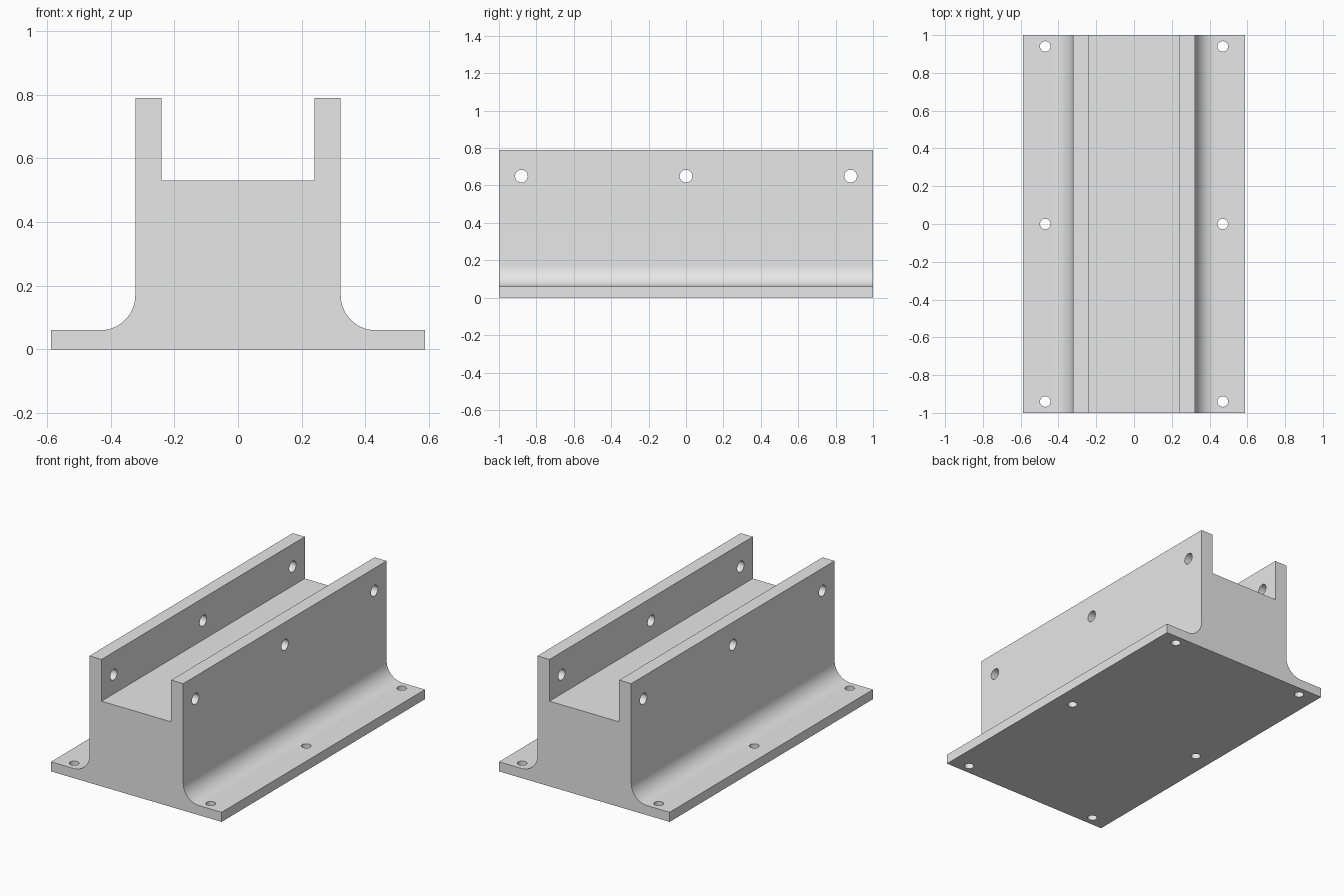
import bpy, bmesh
from math import pi, cos, sin
from mathutils import Matrix, Vector

if "Cube" in bpy.data.objects:
    bpy.data.objects.remove(bpy.data.objects["Cube"], do_unlink=True)

# Plain grey material
grey = bpy.data.materials.new("light grey")
grey.use_nodes = True
colour = (0.8, 0.8, 0.8, 1)
grey.diffuse_color = colour
grey.node_tree.nodes["Principled BSDF"].inputs["Base Color"].default_value = colour

# Main dimensions
BASE, WALL, SLOT = 0.5875, 0.323, 0.24
FLANGE, FLOOR, TOP = 0.06, 0.53, 0.79
FILLET, STEPS = 0.11, 24


def add_object(name, bm):
    bmesh.ops.recalc_face_normals(bm, faces=bm.faces)
    mesh = bpy.data.meshes.new(name)
    bm.to_mesh(mesh)
    bm.free()
    mesh.materials.append(grey)
    obj = bpy.data.objects.new(name, mesh)
    bpy.context.collection.objects.link(obj)
    return obj


# Channel profile: right half with a filleted foot, mirrored to the other side
half = [(BASE, 0), (BASE, FLANGE)]
for i in range(STEPS + 1):
    a = pi / 2 * i / STEPS
    half.append((WALL + FILLET - FILLET * sin(a), FLANGE + FILLET - FILLET * cos(a)))
half += [(WALL, TOP), (SLOT, TOP), (SLOT, FLOOR)]
profile = half + [(-x, z) for x, z in reversed(half)]

bm = bmesh.new()
end = bm.faces.new([bm.verts.new((x, -1, z)) for x, z in profile])
extruded = bmesh.ops.extrude_face_region(bm, geom=[end])["geom"]
bmesh.ops.translate(bm, vec=Vector((0, 2, 0)),
                    verts=[v for v in extruded if isinstance(v, bmesh.types.BMVert)])
channel = add_object("mounting_channel", bm)

# Hole cutters: across the walls, and down through the flanges
bm = bmesh.new()


def add_drill(centre, radius, depth, turn=Matrix()):
    bmesh.ops.create_cone(bm, cap_ends=True, segments=32, radius1=radius, radius2=radius,
                          depth=depth, matrix=Matrix.Translation(centre) @ turn)


for k in (-1, 0, 1):
    for side in (-1, 1):
        add_drill((side * (WALL + SLOT) / 2, k * 0.88, 0.65), 0.034, 0.2,
                  Matrix.Rotation(pi / 2, 4, "Y"))
        add_drill((side * 0.47, k * 0.94, 0.03), 0.028, 0.2)
drills = add_object("hole_cutters", bm)
drills.hide_render = True

# Cut the holes
cut = channel.modifiers.new("holes", "BOOLEAN")
cut.operation = "DIFFERENCE"
cut.solver = "EXACT"
cut.object = drills
bpy.ops.object.select_all(action="DESELECT")
bpy.context.view_layer.objects.active = channel
channel.select_set(True)
bpy.ops.object.modifier_apply(modifier=cut.name)
bpy.data.objects.remove(drills, do_unlink=True)

# Smooth fillets and holes, crisp edges elsewhere
bpy.ops.object.shade_smooth_by_angle(angle=pi / 6)
